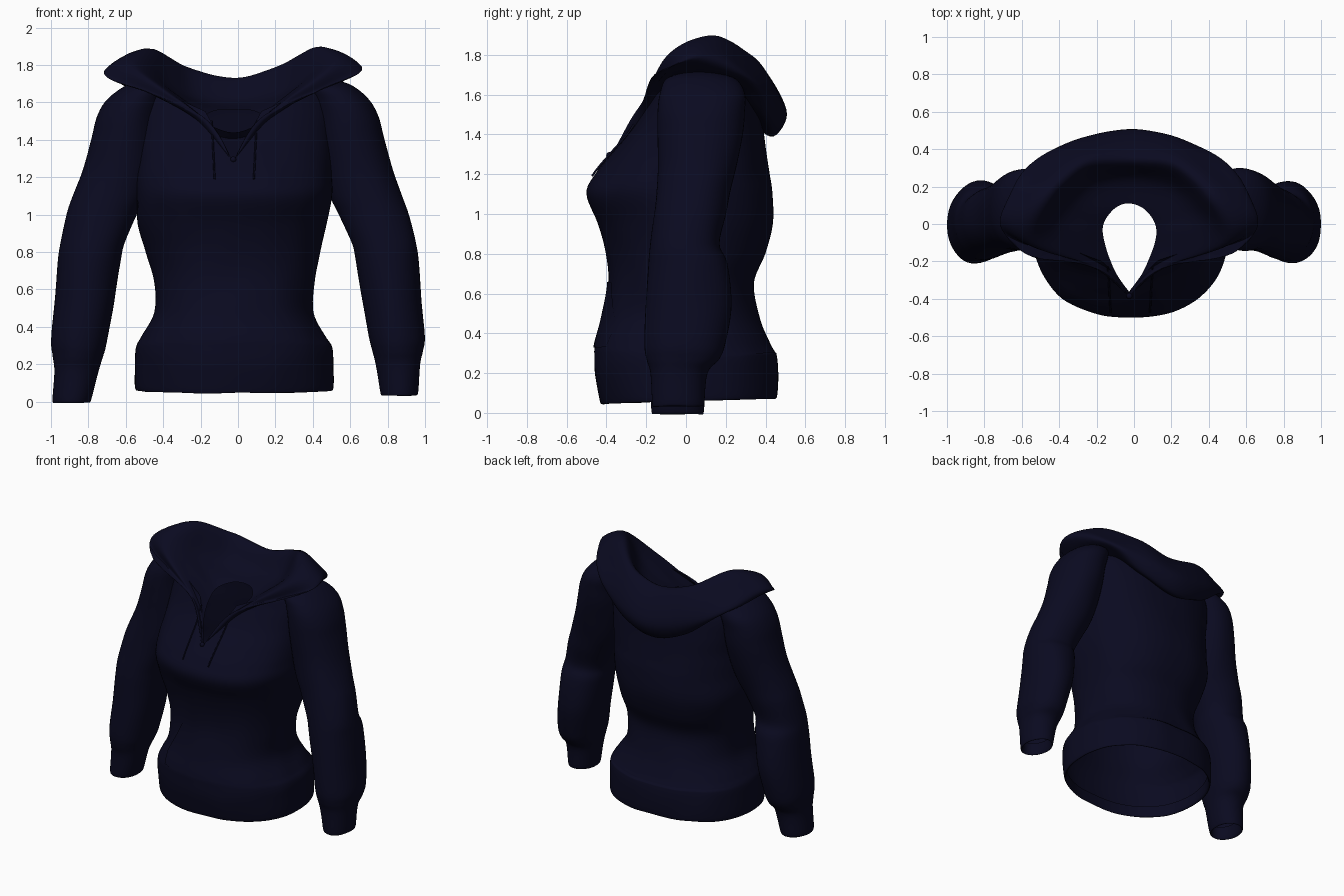
import bpy, bmesh, math
from mathutils import Vector, noise

if "Cube" in bpy.data.objects:
    bpy.data.objects.remove(bpy.data.objects["Cube"])

navy = bpy.data.materials.new("dark navy fabric")
navy.diffuse_color = (0.003, 0.003, 0.0145, 1)
navy.use_nodes = True
navy.node_tree.nodes["Principled BSDF"].inputs["Base Color"].default_value = navy.diffuse_color


def spline(pts, n):
    """Catmull-Rom through tuples of any length."""
    out = []
    for i in range(len(pts) - 1):
        a, b, c, d = pts[max(i - 1, 0)], pts[i], pts[i + 1], pts[min(i + 2, len(pts) - 1)]
        for k in range(n):
            t = k / n
            out.append(tuple(0.5 * (2 * q + (r - p) * t + (2 * p - 5 * q + 4 * r - s) * t * t
                                    + (3 * q - p - 3 * r + s) * t ** 3)
                             for p, q, r, s in zip(a, b, c, d)))
    return out + [tuple(pts[-1])]


def wrinkle(p):
    p = Vector(p)
    return p + noise.noise_vector(Vector((p.x * 6, p.y * 6, p.z * 4))) * 0.006


def grid_mesh(rings, wrap):
    bm = bmesh.new()
    vs = [[bm.verts.new(wrinkle(p)) for p in ring] for ring in rings]
    n = len(rings[0])
    for r0, r1 in zip(vs, vs[1:]):
        for j in range(n if wrap else n - 1):
            k = (j + 1) % n
            bm.faces.new((r0[j], r0[k], r1[k], r1[j]))
    return bm


def finish(name, bm):
    bmesh.ops.remove_doubles(bm, verts=bm.verts, dist=0.0005)
    bmesh.ops.recalc_face_normals(bm, faces=bm.faces)
    for f in bm.faces:
        f.smooth = True
    me = bpy.data.meshes.new(name)
    bm.to_mesh(me)
    bm.free()
    me.materials.append(navy)
    ob = bpy.data.objects.new(name, me)
    bpy.context.collection.objects.link(ob)
    return ob


BODY_E, ARM_E = 2.3, 2.1   # roundness of body and sleeve sections


def section(row, e, n=64):
    z, x0, x1, y0, y1 = row
    pts = []
    for i in range(n):
        c, s = math.cos(2 * math.pi * i / n), math.sin(2 * math.pi * i / n)
        x = (x0 + x1) / 2 + (x1 - x0) / 2 * math.copysign(abs(c) ** (2 / e), c)
        y = (y0 + y1) / 2 + (y1 - y0) / 2 * math.copysign(abs(s) ** (2 / e), s)
        pts.append((x, y, z + (0.03 * y if z < 0.3 and e == BODY_E else 0)))
    return pts


def row_at(rows, z):
    for a, b in zip(rows, rows[1:]):
        if a[0] <= z <= b[0]:
            t = (z - a[0]) / max(b[0] - a[0], 1e-6)
            return [p + (q - p) * t for p, q in zip(a, b)]
    return None


def delete_inside(bm, rows, e):
    """Remove faces lying well inside another lofted part (open armholes)."""
    def inside(p):
        r = row_at(rows, p.z)
        if not r:
            return False
        u = abs(2 * p.x - r[1] - r[2]) / (r[2] - r[1])
        v = abs(2 * p.y - r[3] - r[4]) / (r[4] - r[3])
        return u ** e + v ** e < 0.9
    dead = [f for f in bm.faces if all(inside(v.co) for v in f.verts)]
    bmesh.ops.delete(bm, geom=dead, context='FACES')


# section rows: height, left, right, front, back
TORSO = [(.14, -.525, .485, -.42, .44), (.07, -.53, .49, -.42, .445), (.072, -.55, .51, -.43, .46),
         (.2, -.55, .51, -.455, .465), (.29, -.545, .505, -.46, .455), (.35, -.515, .47, -.455, .425),
         (.48, -.45, .40, -.42, .37), (.65, -.45, .41, -.39, .34), (.8, -.49, .44, -.40, .40),
         (.95, -.535, .475, -.44, .435), (1.1, -.54, .5, -.5, .435), (1.2, -.54, .5, -.455, .42),
         (1.3, -.53, .5, -.375, .405), (1.42, -.53, .5, -.275, .39), (1.55, -.53, .5, -.205, .37),
         (1.64, -.5, .47, -.17, .34), (1.69, -.42, .38, -.13, .31)]
SLEEVE = [(.12, .78, .94, -.15, .07), (.05, .775, .945, -.16, .08), (.045, .76, .965, -.17, .09),
          (.2, .735, .975, -.18, .11), (.27, .72, .99, -.20, .17), (.35, .70, 1.0, -.21, .20),
          (.55, .66, .98, -.20, .23), (.75, .63, .965, -.19, .21), (.85, .61, .95, -.18, .17),
          (1.0, .54, .915, -.16, .20), (1.1, .49, .88, -.15, .22), (1.25, .45, .825, -.14, .255),
          (1.4, .43, .785, -.14, .285), (1.52, .42, .755, -.14, .295), (1.61, .40, .705, -.13, .295),
          (1.68, .38, .62, -.10, .25), (1.71, .42, .54, 0, .15), (1.715, .47, .49, .06, .08)]

torso_rows = spline(TORSO, 6)
right_rows = spline(SLEEVE, 5)
left_rows = [(z - .04 * max(0, 1 - z), -b - .03 * max(0, 1 - z / .3), -a - .03 * max(0, 1 - z / .3), c, d)
             for z, a, b, c, d in right_rows]
torso_solid, right_solid, left_solid = torso_rows[12:], right_rows[10:], left_rows[10:]

# torso with V neck and open armholes
CX, VZ, VS = -0.025, 1.28, 0.55
bm = grid_mesh([section(r, BODY_E, 96) for r in torso_rows], True)
for s in (1, -1):
    bmesh.ops.bisect_plane(bm, geom=bm.verts[:] + bm.edges[:] + bm.faces[:], dist=1e-5,
                           plane_co=(CX, 0, VZ), plane_no=(s, 0, -VS))
    bmesh.ops.bisect_plane(bm, geom=bm.verts[:] + bm.edges[:] + bm.faces[:], dist=1e-5,
                           plane_co=(CX, 0, 1.485), plane_no=(s * .45, 0, -1))
dead = []
for f in bm.faces:
    c = f.calc_center_median()
    dx = abs(c.x - CX)
    if c.y < 0.05 and c.z > VZ and (dx < VS * (c.z - VZ) or c.z > 1.485 + .45 * dx):
        dead.append(f)
bmesh.ops.delete(bm, geom=dead, context='FACES')
delete_inside(bm, right_solid, ARM_E)
delete_inside(bm, left_solid, ARM_E)
finish("torso", bm)

# sleeves
for name, rows in (("right_sleeve", right_rows), ("left_sleeve", left_rows)):
    bm = grid_mesh([section(r, ARM_E, 48) for r in rows], True)
    delete_inside(bm, torso_solid, BODY_E)
    finish(name, bm)

# lowered hood: half rings from back centre round to the V, neck rim first
HOOD = [
    [(0, .11, 1.56), (.08, .08, 1.56), (.14, 0, 1.54), (.135, -.1, 1.51), (.075, -.25, 1.43), (0, -.36, 1.28)],
    [(0, .24, 1.61), (.2, .2, 1.63), (.33, .08, 1.68), (.34, -.06, 1.67), (.1, -.25, 1.46), (0, -.365, 1.28)],
    [(0, .34, 1.73), (.25, .31, 1.795), (.44, .13, 1.89), (.52, -.1, 1.785), (.14, -.24, 1.50), (0, -.375, 1.28)],
    [(0, .44, 1.65), (.3, .39, 1.71), (.6, .17, 1.795), (.66, -.05, 1.745), (.17, -.24, 1.53), (0, -.38, 1.28)],
    [(0, .505, 1.5), (.29, .45, 1.565), (.58, .26, 1.70), (.59, -.13, 1.71), (.2, -.23, 1.53), (0, -.385, 1.28)],
    [(0, .44, 1.39), (.27, .4, 1.475), (.48, .26, 1.655), (.48, -.13, 1.67), (.2, -.2, 1.51), (0, -.37, 1.28)],
    [(0, .35, 1.44), (.24, .3, 1.54), (.42, .2, 1.64), (.42, -.08, 1.65), (.18, -.18, 1.52), (0, -.36, 1.29)]]
rings = []
for half in HOOD:
    full = [(-x, y, z) for x, y, z in half[:0:-1]] + half
    rings.append([(x + CX, y, z + .015 * x) for x, y, z in spline(full, 8)])
columns = [spline(col, 6) for col in zip(*rings)]
finish("hood", grid_mesh(columns, False))


def front_y(x, z):
    _, x0, x1, y0, y1 = row_at(torso_solid, z)
    u = min(abs(2 * x - x0 - x1) / (x1 - x0), 1)
    return (y0 + y1) / 2 - (y1 - y0) / 2 * (1 - u ** BODY_E) ** (1 / BODY_E)


# front pouch pocket, following the torso
grid = []
for i in range(17):
    z = .33 + .33 * i / 16
    w = .30 - .13 * max(0, (z - .42) / .24)
    grid.append([(CX + w * k / 12, front_y(CX + w * k / 12, z) - .006, z) for k in range(-12, 13)])
finish("front_pocket", grid_mesh(grid, False))


# drawstrings hanging from the neck
for name, top, low in (("left_drawstring", -.14, -.125), ("right_drawstring", .1, .085)):
    cu = bpy.data.curves.new(name, 'CURVE')
    cu.dimensions = '3D'
    cu.bevel_depth = .005
    cu.bevel_resolution = 2
    sp = cu.splines.new('POLY')
    sp.points.add(12)
    for i, p in enumerate(sp.points):
        t = i / 12
        x, z = top + (low - top) * t, 1.5 - .31 * t
        p.co = (x, front_y(x, z) - .008 - .008 * t, z, 1)
    cu.materials.append(navy)
    bpy.context.collection.objects.link(bpy.data.objects.new(name, cu))

# small stitched stop at the bottom of the V
bm = bmesh.new()
bmesh.ops.create_uvsphere(bm, u_segments=12, v_segments=8, radius=.016)
bmesh.ops.translate(bm, verts=bm.verts, vec=(CX, -.385, 1.295))
finish("neck_stop", bm)
